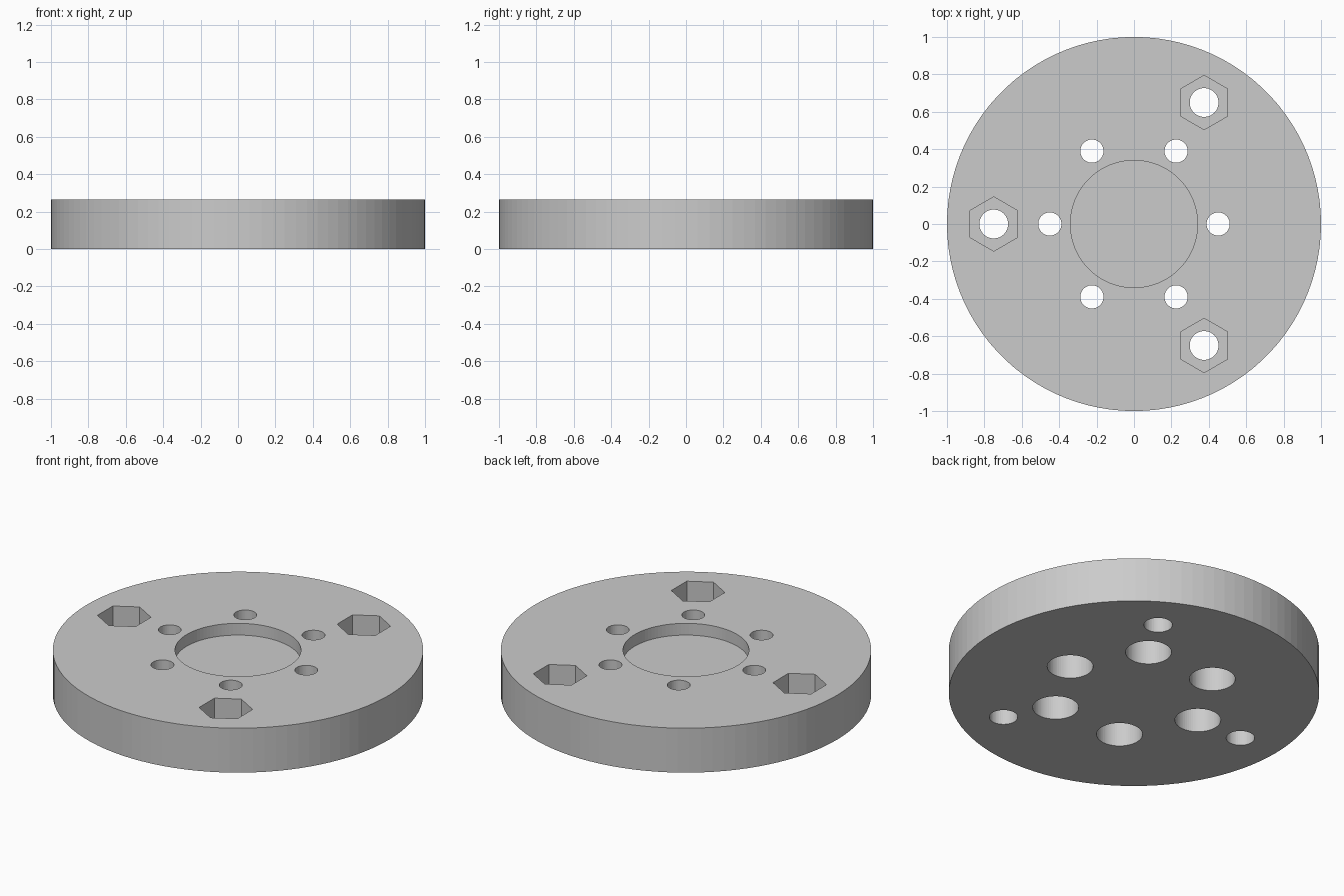
import bpy, bmesh
from math import cos, sin, radians
from mathutils import Matrix

if "Cube" in bpy.data.objects:
    bpy.data.objects.remove(bpy.data.objects["Cube"], do_unlink=True)

HEIGHT = 0.265

grey = bpy.data.materials.new("plain grey")
grey.use_nodes = True
colour = (0.6, 0.6, 0.6, 1)
grey.diffuse_color = colour
grey.node_tree.nodes["Principled BSDF"].inputs["Base Color"].default_value = colour


def prisms(name, centres, radius, z0, z1, sides, turn=0):
    """One object holding an upright prism at every centre."""
    bm = bmesh.new()
    for x, y in centres:
        place = Matrix.Translation((x, y, (z0 + z1) / 2)) @ Matrix.Rotation(radians(turn), 4, 'Z')
        bmesh.ops.create_cone(bm, cap_ends=True, segments=sides, radius1=radius,
                              radius2=radius, depth=z1 - z0, matrix=place)
    mesh = bpy.data.meshes.new(name)
    bm.to_mesh(mesh)
    bm.free()
    mesh.materials.append(grey)
    obj = bpy.data.objects.new(name, mesh)
    bpy.context.collection.objects.link(obj)
    return obj


def ring(count, radius, start):
    angles = [radians(start + 360 * i / count) for i in range(count)]
    return [(radius * cos(a), radius * sin(a)) for a in angles]


def cut(target, cutter):
    mod = target.modifiers.new(cutter.name, 'BOOLEAN')
    mod.operation = 'DIFFERENCE'
    mod.solver = 'EXACT'
    mod.object = cutter
    cutter.hide_render = True
    bpy.context.view_layer.objects.active = target
    bpy.ops.object.modifier_apply(modifier=mod.name)
    bpy.data.objects.remove(cutter, do_unlink=True)


# Main disc
disc = prisms("mounting_disc", [(0, 0)], 1, 0, HEIGHT, 100)

# Shallow round recess in the middle of the top
cut(disc, prisms("centre_recess", [(0, 0)], 0.34, HEIGHT - 0.07, HEIGHT + 0.1, 100))

# Inner screw holes, counterbored from below
inner = ring(6, 0.45, 0)
cut(disc, prisms("screw_holes", inner, 0.062, -0.1, HEIGHT + 0.1, 48))
cut(disc, prisms("counterbores", inner, 0.124, -0.1, 0.145, 64))

# Outer bolt holes with hexagonal nut pockets on top
outer = ring(3, 0.75, 60)
cut(disc, prisms("bolt_holes", outer, 0.077, -0.1, HEIGHT + 0.1, 48))
cut(disc, prisms("nut_pockets", outer, 0.145, HEIGHT - 0.12, HEIGHT + 0.1, 6))
